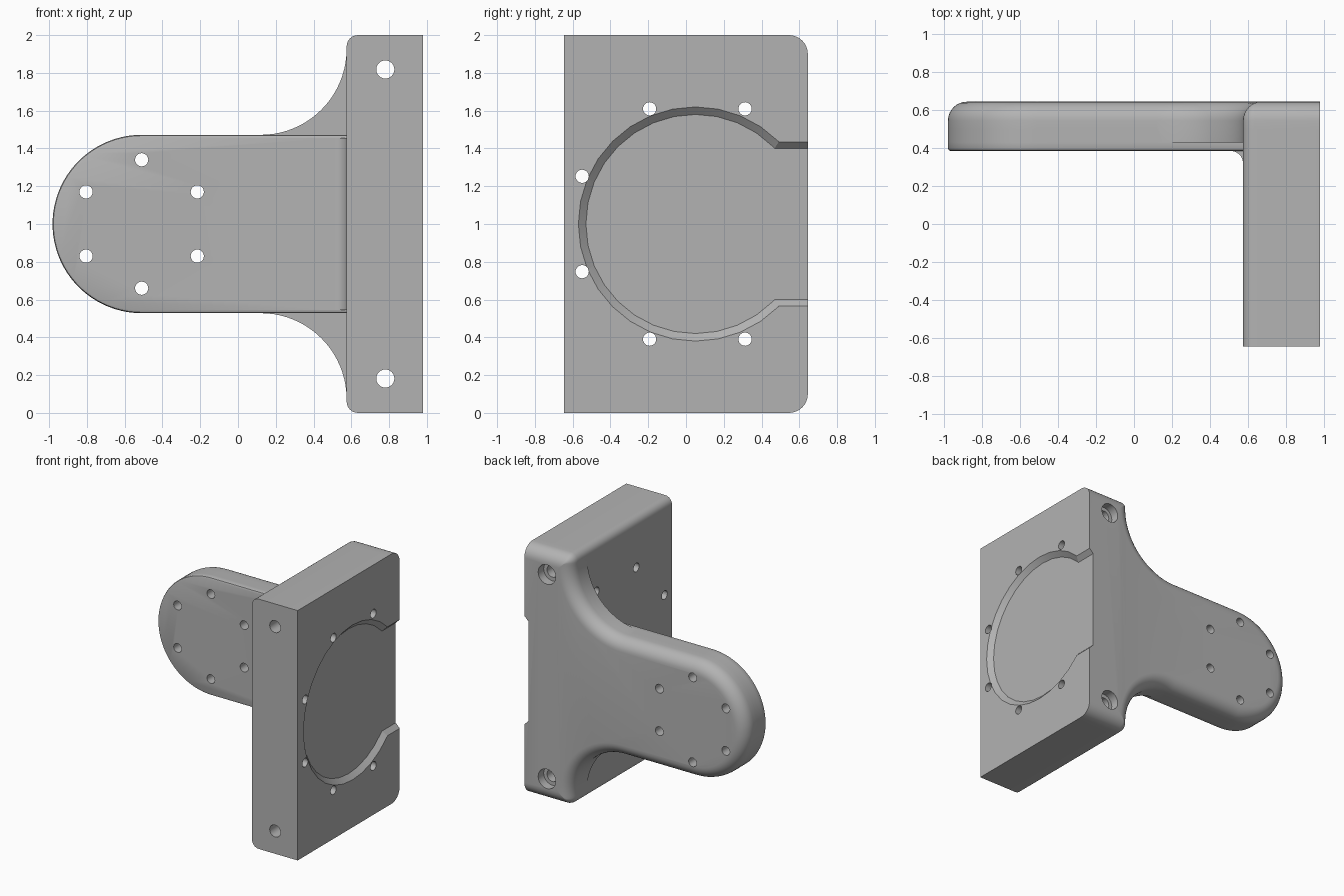
import bpy, bmesh
from math import sin, cos, pi, asin, sqrt

old = bpy.data.objects.get("Cube")
if old:
    bpy.data.objects.remove(old, do_unlink=True)

grey = bpy.data.materials.new("plain grey")
grey.use_nodes = True
grey.diffuse_color = (0.45, 0.45, 0.45, 1)
grey.node_tree.nodes["Principled BSDF"].inputs["Base Color"].default_value = (0.45, 0.45, 0.45, 1)

# Main dimensions
LEFT, RIGHT = 0.575, 0.98        # mounting block in x
FRONT, BACK = -0.645, 0.645      # mounting block in y
ARM_X, ARM_R = -0.51, 0.472      # round end of the arm
GUSSET_X, GUSSET_R = 0.12, 0.455
CORNER = 0.06


def loft(name, layers):
    """Closed solid through rings of equal point count."""
    bm = bmesh.new()
    rings = [[bm.verts.new(p) for p in ring] for ring in layers]
    n = len(rings[0])
    for a, b in zip(rings, rings[1:]):
        for i in range(n):
            j = (i + 1) % n
            bm.faces.new((a[i], a[j], b[j], b[i]))
    bm.faces.new(rings[0])
    bm.faces.new(rings[-1])
    bmesh.ops.recalc_face_normals(bm, faces=bm.faces)
    mesh = bpy.data.meshes.new(name)
    bm.to_mesh(mesh)
    bm.free()
    mesh.materials.append(grey)
    obj = bpy.data.objects.new(name, mesh)
    bpy.context.collection.objects.link(obj)
    return obj


def arc(cx, cz, r, a0, a1, n):
    return [(cx + r * cos(a0 + (a1 - a0) * i / n),
             cz + r * sin(a0 + (a1 - a0) * i / n)) for i in range(n + 1)]


def mirrored(half):
    """Complete an outline by mirroring it across z = 1."""
    return half + [(x, 2 - z) for x, z in reversed(half)]


def at_y(points, y):
    return [(x, y, z) for x, z in points]


def low_corner(d):
    r = max(CORNER - d, 0.003)
    return arc(LEFT + d + r, d + r, r, 1.5 * pi, pi, 6), d + r


def block_outline():
    return mirrored([(RIGHT, 0)] + low_corner(0)[0])


def arm_end(d):
    return arc(ARM_X, 1, ARM_R - d, 1.5 * pi, pi + 0.05, 20)


def plate_outline(d):
    corner, top = low_corner(d)
    r = GUSSET_R + d
    cz = 1 - ARM_R - GUSSET_R
    start = asin(max(0.004, top + 0.004 - cz) / r)
    gusset = arc(GUSSET_X, cz, r, start, pi / 2, 20)
    return mirrored([(RIGHT, d)] + corner + gusset + arm_end(d))


def pad_outline(d):
    return mirrored([(LEFT + 0.05, 1 - ARM_R + d)] + arm_end(d))


def rod(axis, u, v, r, lo, hi, r2=None, n=24):
    """Round cutter along x at (y, z) or along y at (x, z)."""
    layers = []
    for pos, rad in ((lo, r), (hi, r2 or r)):
        ring = arc(u, v, rad, 0, 2 * pi, n)[:-1]
        layers.append([(pos, a, b) if axis == "x" else (a, pos, b) for a, b in ring])
    return loft("cutter", layers)


def combine(body, other, operation):
    mod = body.modifiers.new("combine", "BOOLEAN")
    mod.operation, mod.solver, mod.object = operation, "EXACT", other
    bpy.context.view_layer.objects.active = body
    bpy.ops.object.modifier_apply(modifier=mod.name)
    bpy.data.objects.remove(other, do_unlink=True)


# Back plate: arm, gussets and block back in one, with a rounded rear rim
round_r = 0.1
rim = [(round_r * (1 - cos(t * pi / 16)), BACK - round_r + round_r * sin(t * pi / 16))
       for t in range(9)]
body = loft("bracket", [at_y(plate_outline(0), 0.43)]
            + [at_y(plate_outline(d), y) for d, y in rim])

# Mounting block
combine(body, loft("block", [at_y(block_outline(), y) for y in (FRONT, 0.5)]), "UNION")

# Raised front of the arm with a softened edge
e = 0.015
combine(body, loft("arm_pad", [at_y(pad_outline(d), y) for d, y in
                               ((e, 0.385), (e * 0.3, 0.385 + e * 0.3), (0, 0.385 + e), (0, 0.5))]),
        "UNION")

# Fillet where arm meets block
f = 0.065
curve = arc(LEFT - f, 0.385 - f, f, 0, pi / 2, 8)
profile = curve + [(LEFT - f, 0.41), (LEFT + 0.03, 0.41), (LEFT + 0.03, 0.385 - f)]
combine(body, loft("fillet", [[(x, y, z) for x, y in profile]
                              for z in (1.003 - ARM_R + e, 0.997 + ARM_R - e)]), "UNION")

# Shallow sloped recess in the outer face, open towards the back
floor, lip = RIGHT - 0.035, RIGHT + 0.0175
recess = rod("x", 0.05, 1, 0.58, floor, lip, 0.64, 32)
combine(body, recess, "DIFFERENCE")
slot = [[(x, y, z) for y, z in ((0.2, 1 - h), (0.75, 1 - h), (0.75, 1 + h), (0.2, 1 + h))]
        for x, h in ((floor, 0.4), (lip, 0.4525))]
combine(body, loft("cutter", slot), "DIFFERENCE")

# Screw holes around the recess
for k in range(1, 7):
    a = pi / 8 + k * pi / 4
    combine(body, rod("x", 0.06 + 0.66 * cos(a), 1 + 0.66 * sin(a), 0.035, 0.4, 1.1), "DIFFERENCE")

# Six holes in the arm
for k in range(6):
    a = pi / 6 + k * pi / 3
    combine(body, rod("y", ARM_X + 0.34 * cos(a), 1 + 0.34 * sin(a), 0.035, 0.2, 0.8), "DIFFERENCE")

# Counterbored bolt holes through the block
for z in (0.182, 1.818):
    combine(body, rod("y", 0.78, z, 0.048, -0.8, 0.8), "DIFFERENCE")
    combine(body, rod("y", 0.78, z, 0.078, BACK - 0.07, 0.8), "DIFFERENCE")

# Smooth the rounded surfaces, keep edges crisp
bpy.ops.object.select_all(action="DESELECT")
body.select_set(True)
bpy.context.view_layer.objects.active = body
bpy.ops.object.shade_smooth_by_angle(angle=0.5)
